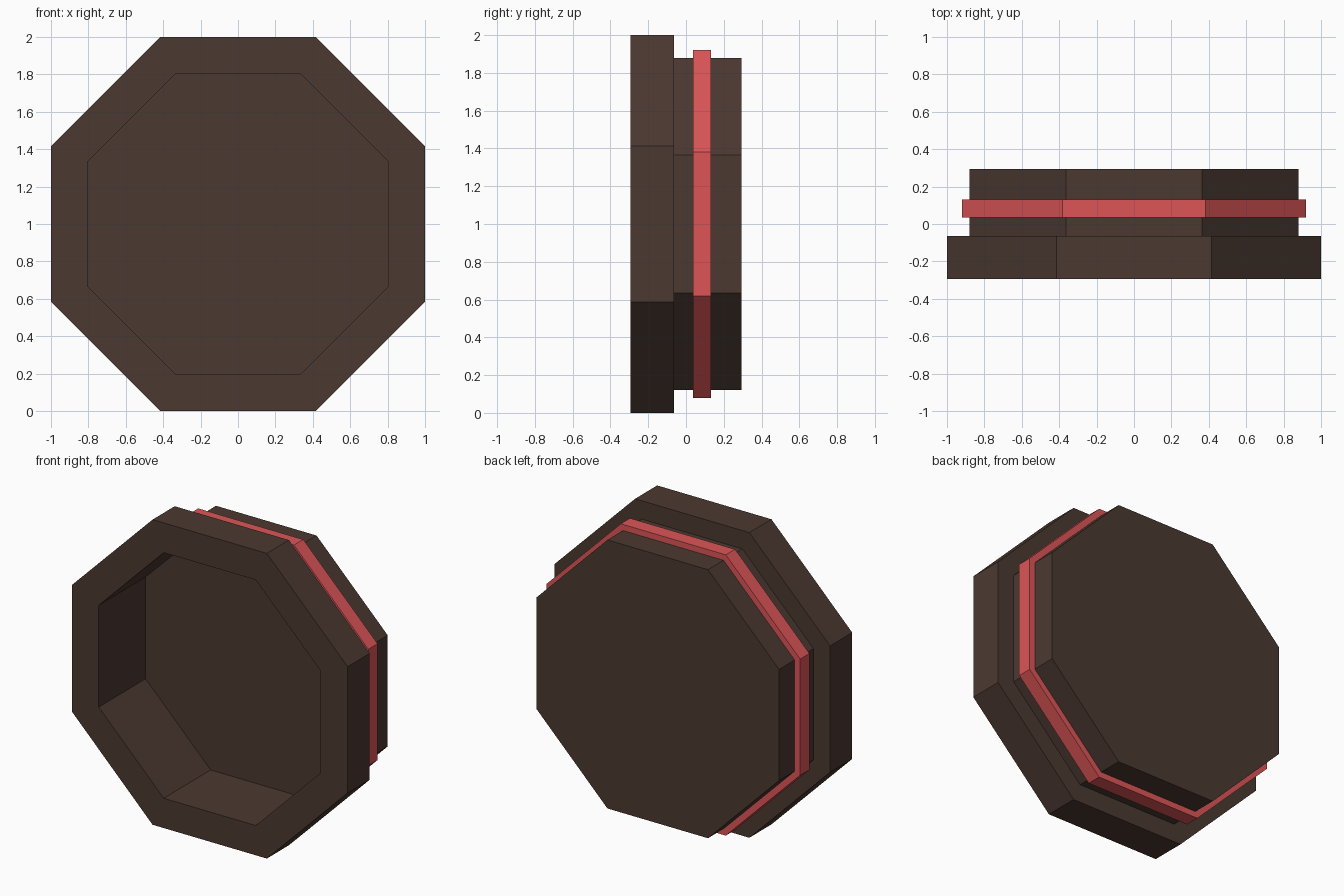
import bpy, bmesh, math

if "Cube" in bpy.data.objects:
    bpy.data.objects.remove(bpy.data.objects["Cube"])

SIDES = 8
CENTRE_Z = 1.0


def linear(c):
    c /= 255
    return c / 12.92 if c <= 0.04045 else ((c + 0.055) / 1.055) ** 2.4


def material(name, rgb):
    m = bpy.data.materials.new(name)
    m.diffuse_color = (*[linear(c) for c in rgb], 1)
    m.use_nodes = True
    m.node_tree.nodes["Principled BSDF"].inputs["Base Color"].default_value = m.diffuse_color
    return m


def lathe(name, profile, mat, closed=False):
    """Turn (flat-to-centre distance, y) points into an octagonal solid about the y axis."""
    bm = bmesh.new()
    rings = []
    for apothem, y in profile:
        r = apothem / math.cos(math.pi / SIDES)
        ring = []
        for i in range(SIDES):
            a = (i + 0.5) * 2 * math.pi / SIDES
            ring.append(bm.verts.new((r * math.cos(a), y, CENTRE_Z + r * math.sin(a))))
        rings.append(ring)
    pairs = list(zip(rings, rings[1:]))
    if closed:
        pairs.append((rings[-1], rings[0]))
    else:
        bm.faces.new(rings[0])
        bm.faces.new(rings[-1])
    for a, b in pairs:
        for i in range(SIDES):
            j = (i + 1) % SIDES
            bm.faces.new((a[i], a[j], b[j], b[i]))
    bmesh.ops.recalc_face_normals(bm, faces=bm.faces)
    mesh = bpy.data.meshes.new(name)
    bm.to_mesh(mesh)
    bm.free()
    mesh.materials.append(mat)
    ob = bpy.data.objects.new(name, mesh)
    bpy.context.collection.objects.link(ob)
    return ob


brown = material("dark brown", (75, 57, 49))
red = material("soft red", (220, 85, 87))

# Dish body: recess floor, recess wall, wide front rim, narrower rear drum
lathe("dish_body", [(0.805, 0.193), (0.805, -0.293), (1.0, -0.293),
                    (1.0, -0.064), (0.88, -0.064), (0.88, 0.293)], brown)

# Raised band around the rear drum
lathe("red_band", [(0.86, 0.036), (0.92, 0.036), (0.92, 0.132), (0.86, 0.132)],
      red, closed=True)
